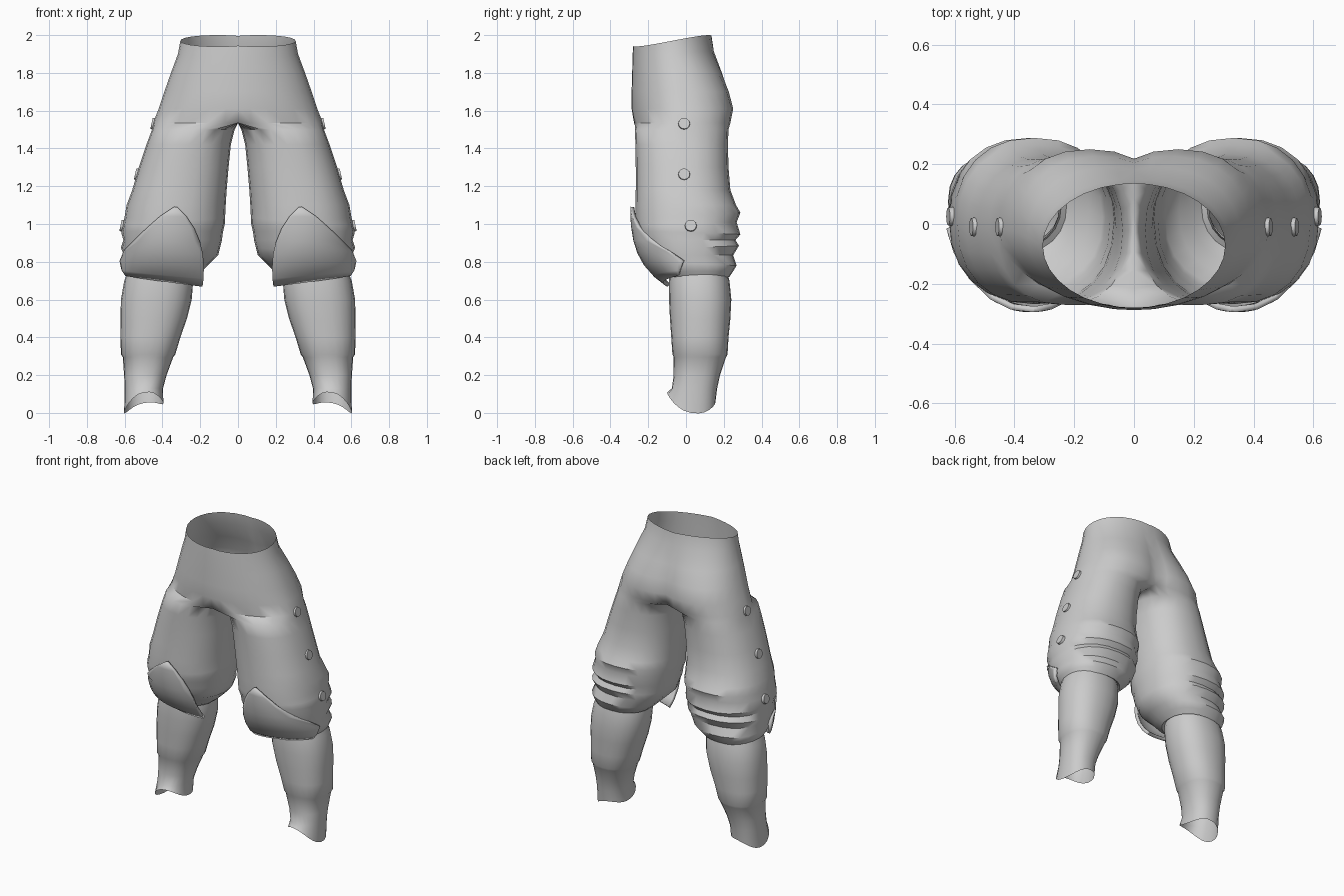
import bpy, bmesh, math
from mathutils import Vector

if "Cube" in bpy.data.objects:
    bpy.data.objects.remove(bpy.data.objects["Cube"])

N, OUT, P = 24, 16, 0.88          # points per ring, outer-arc segments, roundness


def spow(v, p=P):
    return math.copysign(abs(v) ** p, v)


def finish(bm, name, angle=45, mirror=True, thick=0):
    bmesh.ops.recalc_face_normals(bm, faces=bm.faces)
    me = bpy.data.meshes.new(name)
    bm.to_mesh(me)
    bm.free()
    ob = bpy.data.objects.new(name, me)
    bpy.context.collection.objects.link(ob)
    if thick:
        s = ob.modifiers.new("thickness", 'SOLIDIFY')
        s.thickness, s.offset = thick, 0
    if mirror:
        ob.modifiers.new("mirror", 'MIRROR').use_clip = True
    bpy.ops.object.select_all(action='DESELECT')
    ob.select_set(True)
    bpy.context.view_layer.objects.active = ob
    bpy.ops.object.shade_smooth_by_angle(angle=math.radians(angle))
    return ob


def angles():
    # outer arc -120..120 degrees, then the inner arc back round
    return [math.radians(-120 + 240 * i / OUT) if i <= OUT
            else math.radians(120 + 120 * (i - OUT) / (N - OUT)) for i in range(N)]


def leg_ring(z, xi, xo, yf, yb, tilt=0.0):
    cx, rx, cy, ry = (xi + xo) / 2, (xo - xi) / 2, (yf + yb) / 2, (yb - yf) / 2
    return [Vector((cx + rx * spow(math.cos(a)), cy + ry * spow(math.sin(a)),
                    z + tilt * math.sin(a))) for a in angles()]


def hip_ring(z, xo, yf, yb, cleft, tilt=0.0):
    # half body section: outer arc ends on x = 0, inner points lie on x = 0
    k = 0.5 ** P
    rx, cy, ry = xo / (1 + k), (yf + yb) / 2, (yb - yf) / 2
    pts = []
    for a in angles()[:OUT + 1]:
        x = max(0, rx * (k + spow(math.cos(a))))
        s = math.sin(a)
        full = math.copysign(math.sqrt(max(0, 1 - (x / xo) ** 2)), s)
        w = cleft if s > 0 else 0.0
        pts.append(Vector((x, cy + ry * (w * spow(s) + (1 - w) * full), z + tilt * s)))
    pts[0].x = pts[-1].x = 0
    for i in range(1, N - OUT):
        pts.append(pts[OUT].lerp(pts[0], i / (N - OUT)))
    return pts


def loft(rings, name):
    bm = bmesh.new()
    vs = [[bm.verts.new(p) for p in r] for r in rings]
    for a, b in zip(vs, vs[1:]):
        for i in range(N):
            q = (a[i], a[(i + 1) % N], b[(i + 1) % N], b[i])
            if any(v.co.x > 1e-4 for v in q):      # leave the centre plane open
                bm.faces.new(q)
    loose = [v for v in bm.verts if not v.link_faces]
    bmesh.ops.delete(bm, geom=loose, context='VERTS')
    return finish(bm, name)


# Breeches: waist and seat, thigh, gathered folds above the hem
hips = [(1.97, .305, -.28, .135, 0, .03), (1.90, .318, -.283, .15, .1, .015),
        (1.80, .355, -.285, .195, .5), (1.70, .39, -.288, .23, .8),
        (1.61, .42, -.288, .25, 1), (1.535, .45, -.275, .235, 1)]
thigh = [(1.50, .018, .455, -.27, .225), (1.42, .038, .485, -.268, .222),
         (1.30, .05, .525, -.266, .225), (1.18, .06, .56, -.266, .235),
         (1.10, .065, .59, -.268, .265), (1.04, .068, .60, -.268, .288, .02),
         (1.00, .07, .608, -.265, .268, .01), (.955, .08, .618, -.26, .288, -.01),
         (.915, .085, .607, -.245, .262, 0), (.875, .095, .62, -.23, .28, .01),
         (.835, .105, .605, -.21, .25, 0), (.79, .15, .615, -.18, .268, -.01),
         (.75, .19, .60, -.14, .25), (.72, .225, .583, -.10, .23),
         (.74, .25, .57, -.07, .2)]
loft([hip_ring(*r) for r in hips] + [leg_ring(*r) for r in thigh], "breeches")

# Lower leg wraps with a seam step and a shaped ankle opening
calf = [(.78, .25, .57, -.08, .21), (.70, .237, .602, -.09, .23),
        (.60, .245, .62, -.09, .24), (.50, .27, .622, -.085, .235),
        (.40, .305, .622, -.078, .225), (.31, .332, .62, -.072, .22),
        (.295, .343, .61, -.065, .212), (.20, .378, .603, -.065, .18),
        (.13, .397, .60, -.075, .165)]
ankle = leg_ring(0, .395, .603, -.10, .155)
for p, a in zip(ankle, angles()):
    c, s = math.cos(a), math.sin(a)
    p.z = .0525 + .0275 * (s * s - c * c) - .028 * s - .025 * c
loft([leg_ring(*r) for r in calf] + [ankle], "lower_leg")

# Knee pads: pointed shield wrapped over the front of the knee
rows = [(1.09, .325, .335, -.285), (1.04, .275, .41, -.285), (.98, .235, .475, -.28),
        (.91, .205, .545, -.268), (.85, .19, .595, -.248), (.79, .185, .618, -.215),
        (.735, .185, .608, -.165), (.70, .19, .59, -.115)]
bm = bmesh.new()
grid, C = [], 12
for j, (z, xl, xr, yf) in enumerate(rows):
    line = []
    for i in range(C + 1):
        t = .5 - .5 * math.cos(math.pi * i / C) if j > 3 else i / C
        x = xl + (xr - xl) * t
        cx, rx = .345, .277
        bend = math.sqrt(max(0, 1 - ((x - cx) / rx) ** 2))
        drop = (t - .45) * .055 * (j / 7) ** 2
        line.append(bm.verts.new((x, .03 - (.03 - yf) * bend, z + drop)))
    grid.append(line)
for a, b in zip(grid, grid[1:]):
    for i in range(C):
        bm.faces.new((a[i], b[i], b[i + 1], a[i + 1]))
finish(bm, "knee_pads", thick=.02)

# Side buttons
bm = bmesh.new()
for x, y, z in [(.443, -.01, 1.53), (.53, -.01, 1.262), (.607, .025, .99)]:
    bpy_rot = Vector((1, 0, .22)).to_track_quat('Z', 'Y').to_matrix().to_4x4()
    bpy_rot.translation = (x, y, z)
    bmesh.ops.create_cone(bm, cap_ends=True, segments=12, radius1=.034, radius2=.03,
                          depth=.03, matrix=bpy_rot)
finish(bm, "side_buttons", 40)
